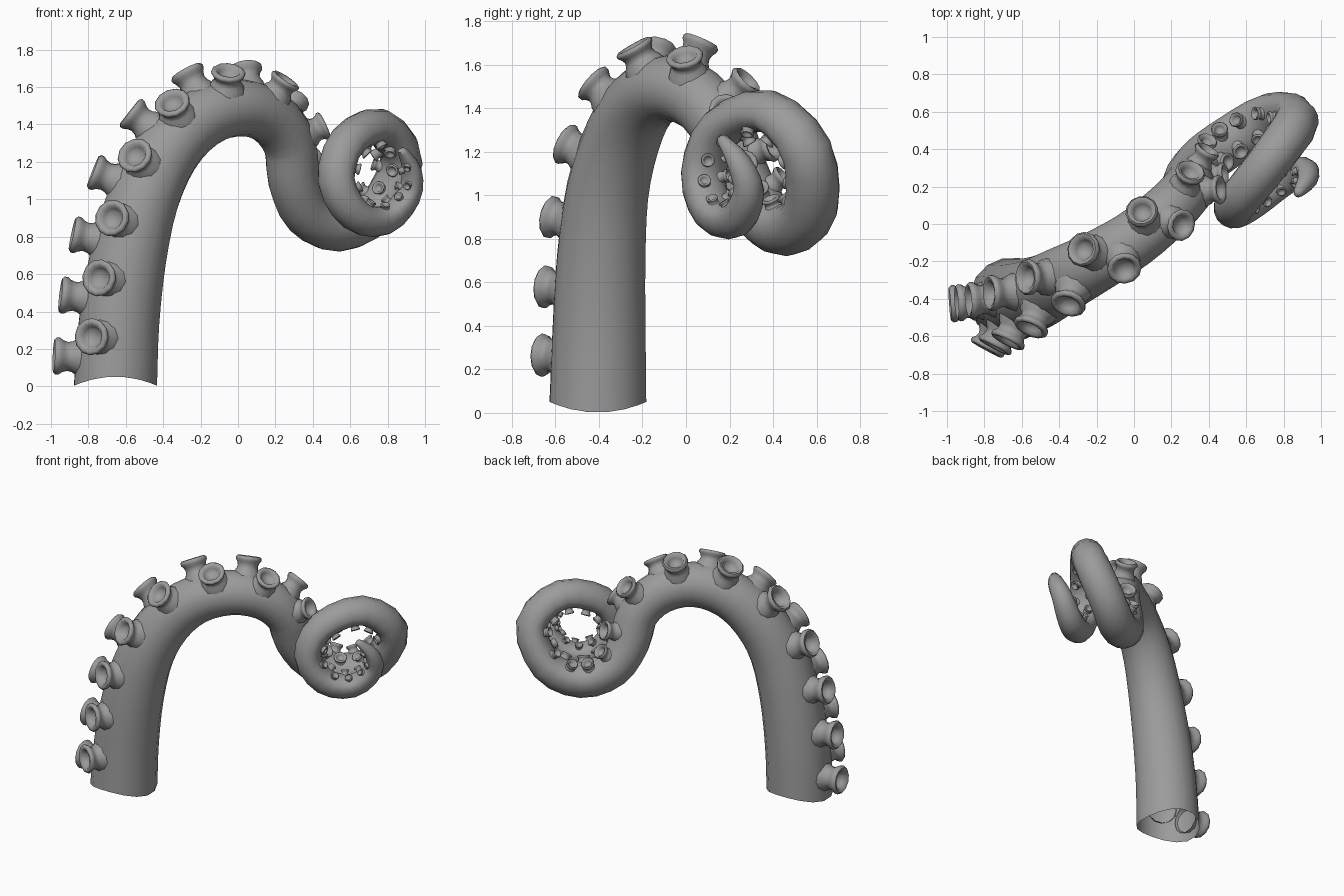
import bpy, bmesh
from math import cos, sin, radians, pi
from mathutils import Vector

if "Cube" in bpy.data.objects:
    bpy.data.objects.remove(bpy.data.objects["Cube"])

# Skin material
skin = bpy.data.materials.new("grey_skin")
skin.use_nodes = True
GREY = (0.33, 0.33, 0.33, 1)
skin.diffuse_color = GREY
skin.node_tree.nodes["Principled BSDF"].inputs["Base Color"].default_value = GREY

# Spine of the arm: x, y, z, radius
SPINE = [Vector(p) for p in (
    (-.655, -.405, .03, .226), (-.635, -.4, .35, .218), (-.585, -.39, .7, .207),
    (-.5, -.36, 1.02, .192), (-.37, -.29, 1.27, .177), (-.2, -.2, 1.43, .163),
    (0, -.08, 1.49, .153), (.17, .06, 1.44, .147), (.275, .17, 1.3, .143),
    (.3, .24, 1.1, .14), (.375, .34, .93, .137), (.54, .46, .855, .135),
    (.73, .57, .95, .13), (.863, .55, 1.2, .125), (.755, .375, 1.37, .115),
    (.59, .165, 1.295, .112), (.535, .085, 1.1, .11), (.63, .13, .93, .103),
    (.78, .23, .9, .092), (.905, .285, 1.02, .075), (.925, .24, 1.15, .058),
    (.88, .17, 1.25, .03))]
SIDE = Vector((sin(radians(35)), -cos(radians(35)), 0))
SIDES = 16


def catmull(t):
    """Smooth point on the spine at parameter t."""
    i = min(int(t), len(SPINE) - 2)
    f = t - i
    b, c = SPINE[i], SPINE[i + 1]
    a = SPINE[i - 1] if i else 2 * b - c
    d = SPINE[i + 2] if i + 2 < len(SPINE) else 2 * c - b
    return .5 * (2 * b + (c - a) * f + (2 * a - 5 * b + 4 * c - d) * f * f
                 + (3 * b - a - 3 * c + d) * f ** 3)


def frame(t):
    """Centre, radius, tangent, sucker-side normal and sideways axis."""
    last = len(SPINE) - 1
    tangent = (catmull(min(t + .05, last)) - catmull(max(t - .05, 0))).to_3d().normalized()
    across = (SIDE - tangent * SIDE.dot(tangent)).normalized()
    p = catmull(t)
    return p.to_3d(), p.w, tangent, across.cross(tangent), across


def flatness(t):
    """The sucker side flattens where the arm coils up."""
    return 1 - .3 * min(max((t - 9) / 3, 0), 1)


def skin_rings(bm, rings, cap):
    """Bridge rings of points; close the end with a point."""
    rows = [[bm.verts.new(p) for p in ring] for ring in rings]
    n = len(rows[0])
    for lo, hi in zip(rows, rows[1:]):
        for k in range(n):
            bm.faces.new((lo[k], lo[(k + 1) % n], hi[(k + 1) % n], hi[k]))
    tip = bm.verts.new(cap)
    for k in range(n):
        bm.faces.new((rows[-1][k], rows[-1][(k + 1) % n], tip))


def ring(centre, radius, u, v, sides, flat=1):
    """Circle of points, squashed by flat on its +u half."""
    angles = [2 * pi * k / sides for k in range(sides)]
    return [centre + radius * (cos(a) * (flat if cos(a) > 0 else 1) * u + sin(a) * v)
            for a in angles]


def finish(bm, name, angle):
    bmesh.ops.recalc_face_normals(bm, faces=bm.faces)
    mesh = bpy.data.meshes.new(name)
    bm.to_mesh(mesh)
    bm.free()
    mesh.materials.append(skin)
    obj = bpy.data.objects.new(name, mesh)
    bpy.context.collection.objects.link(obj)
    bpy.ops.object.select_all(action="DESELECT")
    obj.select_set(True)
    bpy.context.view_layer.objects.active = obj
    bpy.ops.object.shade_smooth_by_angle(angle=radians(angle))


# Arm: tapering tube, open at the foot with a wavy cut
bm = bmesh.new()
rings = []
for s in range((len(SPINE) - 1) * 3 + 1):
    c, r, tan, n, b = frame(s / 3)
    rings.append(ring(c, r, n, b, SIDES, flatness(s / 3)))
for k, p in enumerate(rings[0]):
    p.z = .027 + .025 * cos(2 * (2 * pi * k / SIDES - radians(55)))
rings.append(ring(c + tan * r * .6, r * .7, n, b, SIDES))
skin_rings(bm, rings, c + tan * r)
finish(bm, "tentacle_arm", 50)

# Sucker outline: radius and height, in units of rim radius
CUP = ((1.1, -.35), (.98, 0), (.84, .2), (.79, .42), (.87, .65), (1, .82), (1.02, .98),
       (.9, 1.1), (.7, 1.05), (.57, .8), (.42, .6))
# Along the spine: parameter, rim radius, spacing, rear angle, front angle
PLAN = ((0, .098, .305, -31, 26), (3, .097, .3, -30, 28), (5, .094, .275, -23, 27),
        (8, .078, .235, -23, 27), (9, .064, .21, -25, 27), (10, .05, .19, -27, 27),
        (12, .036, .185, -28, 28), (16, .031, .165, -28, 28), (21, .018, .1, -28, 28))


def plan(t):
    """Sucker settings interpolated at parameter t."""
    for lo, hi in zip(PLAN, PLAN[1:]):
        if t <= hi[0]:
            f = (t - lo[0]) / (hi[0] - lo[0])
            return [p + (q - p) * f for p, q in zip(lo[1:], hi[1:])]


def sucker_row(name, column, start, tall):
    """Suckers spaced along one side of the arm, shrinking with it."""
    bm = bmesh.new()
    travelled, target = 0, start
    t, step = 0, .01
    while t < len(SPINE) - 1.5:
        if travelled >= target:
            c, r, tan, n, b = frame(t)
            settings = plan(t)
            size, spacing, angle = settings[0], settings[1], radians(settings[column])
            out = cos(angle) * n + sin(angle) * b
            side = out.cross(tan)
            foot = c + r * .97 * (cos(angle) * flatness(t) * n + sin(angle) * b)
            skin_rings(bm, [ring(foot + out * h * size * tall, q * size, tan, side, 12)
                            for q, h in CUP], foot + out * size * .5 * tall)
            target += spacing
        travelled += (catmull(t + step) - catmull(t)).to_3d().length
        t += step
    finish(bm, name, 60)


sucker_row("rear_suckers", 2, .115, 1.12)
sucker_row("front_suckers", 3, .22, .88)
